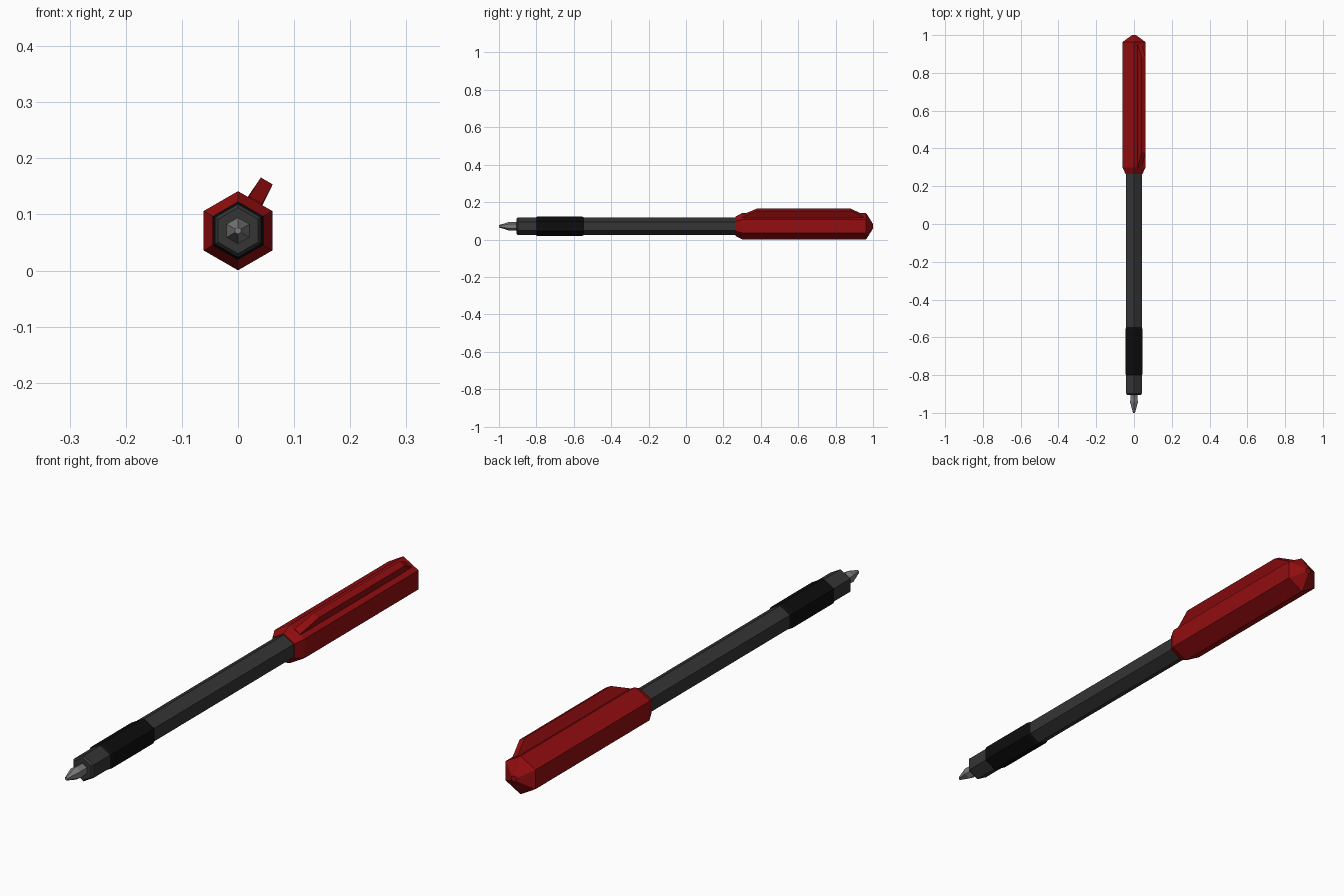
import bpy, bmesh, math

if "Cube" in bpy.data.objects:
    bpy.data.objects.remove(bpy.data.objects["Cube"])

ZC = 0.071  # height of the pen's axis


def material(name, rgb):
    m = bpy.data.materials.new(name)
    m.diffuse_color = (*rgb, 1)
    m.use_nodes = True
    m.node_tree.nodes["Principled BSDF"].inputs["Base Color"].default_value = m.diffuse_color
    return m


RED = material("cap red", (0.29, 0.004, 0.005))
GREY = material("barrel grey", (0.035, 0.035, 0.035))
BLACK = material("grip black", (0.004, 0.004, 0.004))
METAL = material("tip metal", (0.20, 0.20, 0.20))


def finish(name, bm, mat):
    bmesh.ops.recalc_face_normals(bm, faces=bm.faces)
    me = bpy.data.meshes.new(name)
    bm.to_mesh(me)
    bm.free()
    me.materials.append(mat)
    ob = bpy.data.objects.new(name, me)
    bpy.context.collection.objects.link(ob)
    return ob


def loft(name, rings, mat):
    """Skin closed rings of points, capping both ends."""
    bm = bmesh.new()
    loops = [[bm.verts.new(p) for p in ring] for ring in rings]
    n = len(loops[0])
    for a, b in zip(loops, loops[1:]):
        for i in range(n):
            j = (i + 1) % n
            bm.faces.new((a[i], a[j], b[j], b[i]))
    bm.faces.new(loops[0])
    bm.faces.new(loops[-1])
    return finish(name, bm, mat)


def hex_part(name, profile, mat):
    """Six-sided part along y from (y, radius) pairs, corner pointing up."""
    rings = [[(r * math.sin(math.pi / 3 * i), y, ZC + r * math.cos(math.pi / 3 * i))
              for i in range(6)] for y, r in profile]
    return loft(name, rings, mat)


# Barrel, grip and writing tip
hex_part("barrel", [(-0.905, 0.041), (-0.898, 0.0475), (0.32, 0.0475)], GREY)
hex_part("grip", [(-0.803, 0.0475), (-0.795, 0.052), (-0.558, 0.052), (-0.545, 0.0475)], BLACK)
hex_part("tip", [(-1.0, 0.006), (-0.945, 0.0235), (-0.90, 0.021), (-0.89, 0.021)], METAL)

# Cap with tapered mouth and pointed end
hex_part("cap", [(0.265, 0.052), (0.30, 0.0705), (0.963, 0.0705), (1.0, 0.012)], RED)

# Clip standing on the cap's upper right flat: (y, outer height, outer half width)
U, T = (0.5, math.sqrt(0.75)), (math.sqrt(0.75), -0.5)


def clip_point(y, h, w):
    return (U[0] * h + T[0] * w, y, ZC + U[1] * h + T[1] * w)


clip_rings = []
for y, h, w in [(0.30, 0.063, 0.013), (0.38, 0.1025, 0.0122),
                (0.88, 0.1025, 0.0122), (0.95, 0.063, 0.013)]:
    clip_rings.append([clip_point(y, 0.055, -0.0155), clip_point(y, 0.055, 0.0155),
                       clip_point(y, h, w), clip_point(y, h, -w)])
loft("clip", clip_rings, RED)
